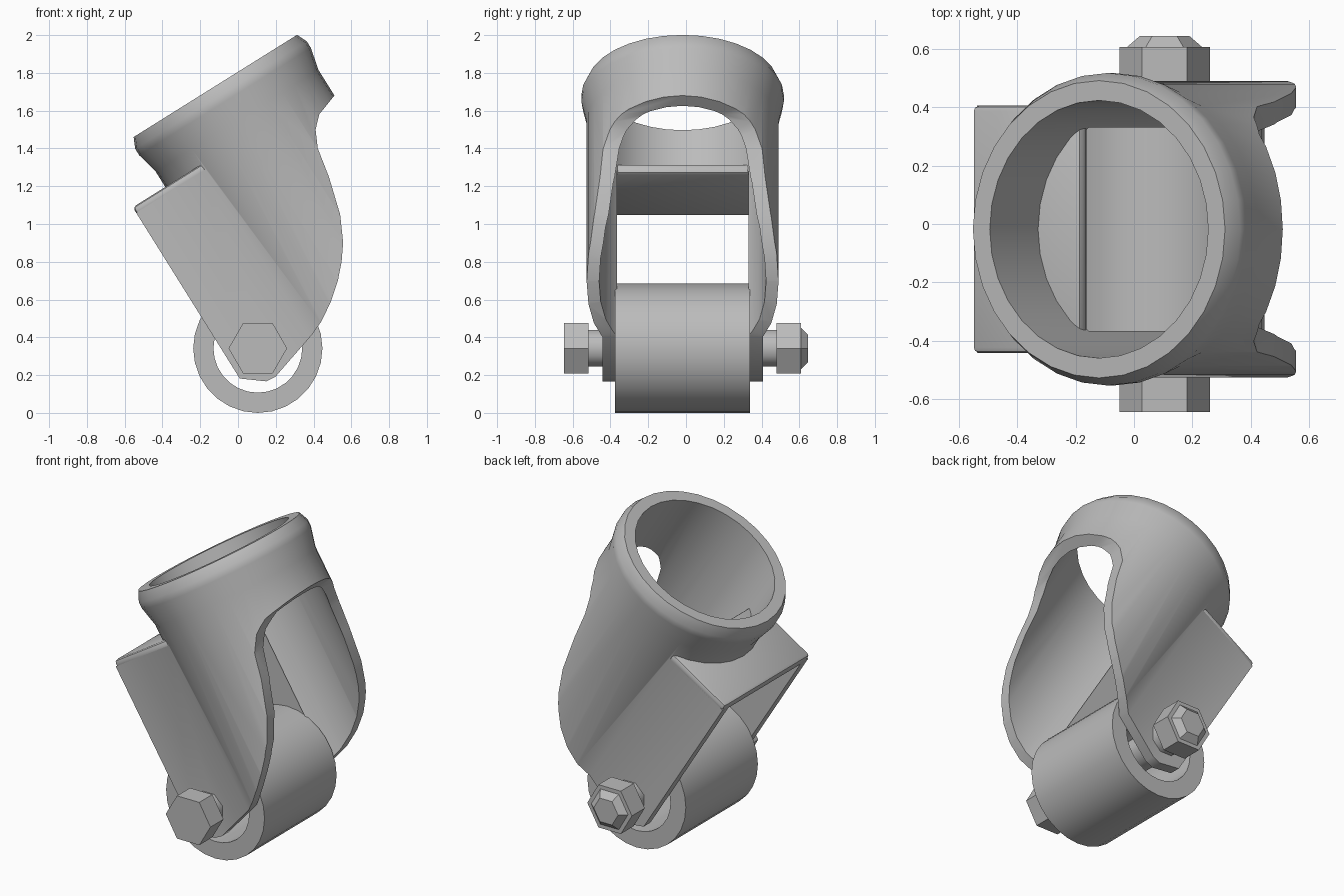
import bpy, bmesh, math
from mathutils import Matrix, Vector

cube = bpy.data.objects.get("Cube")
if cube:
    bpy.data.objects.remove(cube, do_unlink=True)

steel = bpy.data.materials.new("steel grey")
steel.use_nodes = True
GREY = (0.5, 0.5, 0.5, 1)
steel.diffuse_color = GREY
steel.node_tree.nodes["Principled BSDF"].inputs["Base Color"].default_value = GREY

# Leaning frame: origin at the axle, local z runs up the socket
CENTRE_Y = -0.018
AXLE = Vector((0.105, CENTRE_Y, 0.342))
LEAN = Matrix.Translation(AXLE) @ Matrix.Rotation(math.radians(-32), 4, 'Y')
# Axle frame: local z runs along world +y
ALONG_Y = Matrix.Translation((AXLE.x, 0, AXLE.z)) @ Matrix.Rotation(math.radians(-90), 4, 'X')
SOCKET_X = 0.545


def make(name, bm):
    bmesh.ops.recalc_face_normals(bm, faces=bm.faces)
    mesh = bpy.data.meshes.new(name)
    bm.to_mesh(mesh)
    bm.free()
    mesh.materials.append(steel)
    obj = bpy.data.objects.new(name, mesh)
    bpy.context.collection.objects.link(obj)
    return obj


def lathe(name, profile, sides, x=0, hollow=False, turn=0):
    """Turn (radius, height) points about local z; hollow closes the profile."""
    bm = bmesh.new()
    rings = []
    for r, z in profile:
        angles = [turn + math.tau * i / sides for i in range(sides)]
        rings.append([bm.verts.new((x + r * math.cos(a), r * math.sin(a), z)) for a in angles])
    pairs = list(zip(rings, rings[1:]))
    if hollow:
        pairs.append((rings[-1], rings[0]))
    else:
        bm.faces.new(rings[0])
        bm.faces.new(rings[-1])
    for a, b in pairs:
        for i in range(sides):
            j = (i + 1) % sides
            bm.faces.new((a[i], a[j], b[j], b[i]))
    return make(name, bm)


def slab(name, outline, half):
    """Extrude an (x, z) outline across y."""
    bm = bmesh.new()
    face = bm.faces.new([bm.verts.new((x, -half, z)) for x, z in outline])
    grown = bmesh.ops.extrude_face_region(bm, geom=[face])["geom"]
    bmesh.ops.translate(bm, vec=(0, 2 * half, 0),
                        verts=[v for v in grown if isinstance(v, bmesh.types.BMVert)])
    return make(name, bm)


def rect(x0, x1, z0, z1):
    return [(x0, z0), (x1, z0), (x1, z1), (x0, z1)]


def bake(obj):
    graph = bpy.context.evaluated_depsgraph_get()
    mesh = bpy.data.meshes.new_from_object(obj.evaluated_get(graph))
    obj.modifiers.clear()
    obj.data = mesh


def combine(obj, other, operation):
    mod = obj.modifiers.new("combine", 'BOOLEAN')
    mod.object, mod.operation, mod.solver = other, operation, 'EXACT'
    bake(obj)
    bpy.data.objects.remove(other, do_unlink=True)


def finish(obj, frame, angle=35):
    obj.data.transform(frame)
    obj.data.shade_smooth()
    obj.data.set_sharp_from_angle(angle=math.radians(angle))


# Socket with flared rim, merged with the fork cheeks
body = lathe("socket_and_fork", [(0.508, -0.3), (0.508, 1.08), (0.536, 1.2),
                                 (0.536, 1.24), (0.51, 1.297)], 32, SOCKET_X)
combine(body, slab("cheeks", rect(-0.166, 0.272, -0.28, 0.95), 0.425), 'UNION')

# Round bore and open wheel channel
combine(body, lathe("bore", [(0.442, -0.6), (0.442, 1.6)], 32, SOCKET_X), 'DIFFERENCE')
combine(body, slab("channel", rect(-0.5, 0.276, -0.6, 0.935), 0.357), 'DIFFERENCE')

# Sweeping front opening and trimmed cheek ends
opening = [(-0.4, -0.085), (-0.166, -0.085), (-0.055, -0.172), (0, -0.177),
           (0.278, -0.092), (0.36, -0.058), (0.46, 0.005), (0.55, 0.08),
           (0.62, 0.155), (0.68, 0.236), (0.745, 0.37), (0.8, 0.57),
           (0.83, 0.73), (0.873, 0.82), (0.932, 0.878), (1.053, 0.92),
           (1.5, 0.95), (1.5, -0.8), (-0.4, -0.8)]
combine(body, slab("opening", opening, 0.9), 'DIFFERENCE')
finish(body, LEAN)

# Plate closing the top of the channel
plate = slab("channel_top", rect(-0.166, 0.272, 0.925, 0.984), 0.425)
bevel = plate.modifiers.new("soft_edges", 'BEVEL')
bevel.width, bevel.segments = 0.02, 2
bake(plate)
finish(plate, LEAN)

# Roller with a wide bore
wheel = lathe("wheel", [(0.342, -0.375), (0.342, 0.34), (0.235, 0.34), (0.235, -0.375)],
              28, hollow=True)
finish(wheel, ALONG_Y)

# Axle bolt: shaft, hexagonal head, nut and tapered end
shaft = lathe("axle_shaft", [(0.105, -0.53), (0.105, 0.5)], 8, turn=math.pi / 8)
finish(shaft, ALONG_Y, 50)
head = lathe("bolt_head", [(0.155, -0.645), (0.155, -0.515)], 6)
finish(head, ALONG_Y, 20)
nut = lathe("bolt_nut", [(0.155, 0.48), (0.155, 0.608)], 6)
finish(nut, ALONG_Y, 20)
tip = lathe("bolt_end", [(0.13, 0.606), (0.085, 0.645)], 6)
finish(tip, ALONG_Y, 20)
